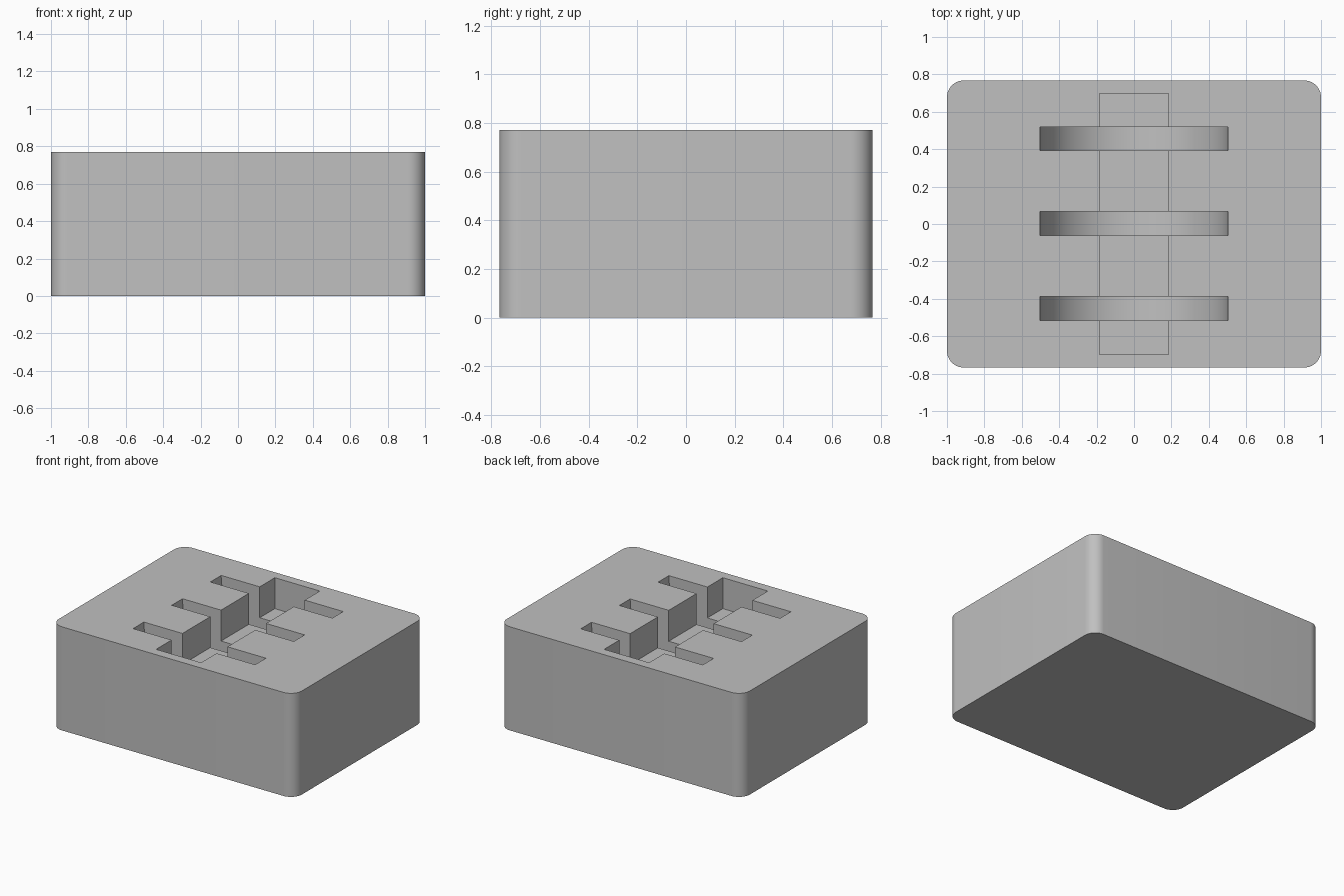
import bpy
import bmesh
import math

old = bpy.data.objects.get("Cube")
if old:
    bpy.data.objects.remove(old, do_unlink=True)

WIDTH, DEPTH, HEIGHT = 2.0, 1.535, 0.77
CORNER = 0.09
DISC_RADIUS = 0.502
SLOT_WIDTH = 0.127
CHANNEL_DEPTH = 0.23

grey = bpy.data.materials.new("plain grey")
grey.use_nodes = True
colour = (0.53, 0.53, 0.53, 1)
grey.diffuse_color = colour
grey.node_tree.nodes["Principled BSDF"].inputs["Base Color"].default_value = colour


def prism(name, outline, offset):
    """Extrude a closed outline along an offset vector."""
    bm = bmesh.new()
    face = bm.faces.new([bm.verts.new(p) for p in outline])
    top = bmesh.ops.extrude_face_region(bm, geom=[face])["geom"]
    moved = [v for v in top if isinstance(v, bmesh.types.BMVert)]
    bmesh.ops.translate(bm, verts=moved, vec=offset)
    bmesh.ops.recalc_face_normals(bm, faces=bm.faces)
    mesh = bpy.data.meshes.new(name)
    bm.to_mesh(mesh)
    bm.free()
    mesh.materials.append(grey)
    obj = bpy.data.objects.new(name, mesh)
    bpy.context.collection.objects.link(obj)
    return obj


def arc(cx, cy, radius, start, sweep, steps):
    angles = [math.radians(start + sweep * i / steps) for i in range(steps + 1)]
    return [(cx + radius * math.cos(a), cy + radius * math.sin(a)) for a in angles]


# Block with rounded upright corners
outline = []
for sx, sy, start in ((1, 1, 0), (-1, 1, 90), (-1, -1, 180), (1, -1, 270)):
    outline += arc(sx * (WIDTH / 2 - CORNER), sy * (DEPTH / 2 - CORNER),
                   CORNER, start, 90, 10)
block = prism("holder_block", [(x, y, 0) for x, y in outline], (0, 0, HEIGHT))

# Finger channel cutter
half_w, half_l, floor = 0.185, 0.697, HEIGHT - CHANNEL_DEPTH
corners = ((-half_w, -half_l), (half_w, -half_l), (half_w, half_l), (-half_w, half_l))
cutters = [prism("channel_cutter", [(x, y, floor) for x, y in corners], (0, 0, 0.5))]

# Half-round disc slot cutters, raised above the top face
for y in (-0.452, 0.002, 0.456):
    curve = arc(0, HEIGHT, DISC_RADIUS, 180, 180, 48)
    curve += [(DISC_RADIUS, HEIGHT + 0.2), (-DISC_RADIUS, HEIGHT + 0.2)]
    profile = [(x, y - SLOT_WIDTH / 2, z) for x, z in curve]
    cutters.append(prism("disc_slot_cutter", profile, (0, SLOT_WIDTH, 0)))

# Cut the recesses, then drop the cutters
bpy.context.view_layer.objects.active = block
block.select_set(True)
for cutter in cutters:
    cutter.hide_render = True
    mod = block.modifiers.new("recess", 'BOOLEAN')
    mod.operation = 'DIFFERENCE'
    mod.solver = 'EXACT'
    mod.object = cutter
    bpy.ops.object.modifier_apply(modifier=mod.name)
    bpy.data.objects.remove(cutter, do_unlink=True)

bpy.ops.object.shade_smooth_by_angle(angle=math.radians(30))
